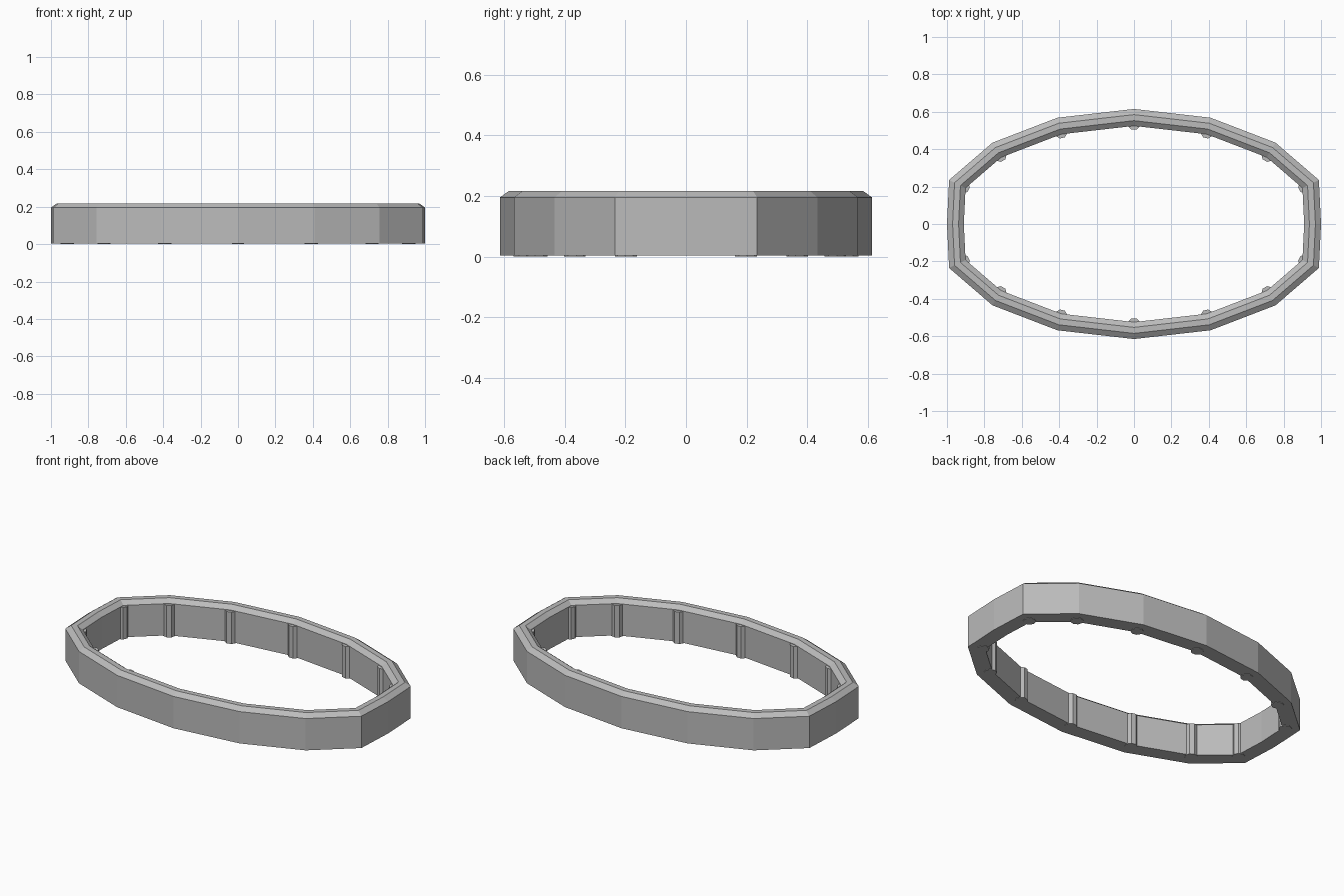
import bpy, bmesh, math
from mathutils import Vector

if "Cube" in bpy.data.objects:
    bpy.data.objects.remove(bpy.data.objects["Cube"])

grey = bpy.data.materials.new("plain_grey")
grey.diffuse_color = (0.5, 0.5, 0.5, 1)
grey.use_nodes = True
grey.node_tree.nodes["Principled BSDF"].inputs["Base Color"].default_value = grey.diffuse_color

# Sixteen-sided oval with flattened ends
N = 16
outline = []
for i in range(N):
    a = 2 * math.pi * i / N
    x = max(-1.0, min(1.0, 1.07 * math.cos(a)))
    outline.append(Vector((x, 0.615 * math.sin(a))))


def inset(d):
    """Mitred inward offset of the outline."""
    pts = []
    for i, p in enumerate(outline):
        e1 = (p - outline[i - 1]).normalized()
        e2 = (outline[(i + 1) % N] - p).normalized()
        n1, n2 = Vector((e1.y, -e1.x)), Vector((e2.y, -e2.x))
        pts.append(p - (n1 + n2) * d / (1 + n1.dot(n2)))
    return pts


def finish(bm, name):
    bmesh.ops.recalc_face_normals(bm, faces=bm.faces[:])
    me = bpy.data.meshes.new(name)
    bm.to_mesh(me)
    bm.free()
    me.materials.append(grey)
    ob = bpy.data.objects.new(name, me)
    bpy.context.collection.objects.link(ob)


# Band: cross-section (inset, z) swept round the oval, both top edges bevelled
BASE, TOP = 0.003, 0.217
profile = [(0, BASE), (0, 0.195), (0.03, TOP), (0.062, TOP), (0.09, 0.195), (0.09, BASE)]
bm = bmesh.new()
rings = [[bm.verts.new((p.x, p.y, z)) for p in inset(d)] for d, z in profile]
for k, ring in enumerate(rings):
    nxt = rings[(k + 1) % len(rings)]
    for i in range(N):
        j = (i + 1) % N
        bm.faces.new((ring[i], ring[j], nxt[j], nxt[i]))
finish(bm, "oval_band")

# Octagonal pegs half sunk into the inner wall, at every corner but the two end ones
R, H = 0.036, 0.192
for i, c in enumerate(inset(0.077)):
    if i % (N // 2) == 0:
        continue
    out = outline[i] - c
    turn = math.atan2(out.y, out.x) + math.pi / 8
    bm = bmesh.new()
    low, high = [[bm.verts.new((c.x + R * math.cos(turn + k * math.pi / 4),
                                c.y + R * math.sin(turn + k * math.pi / 4), z))
                  for k in range(8)] for z in (0, H)]
    bm.faces.new(low[::-1])
    bm.faces.new(high)
    for k in range(8):
        m = (k + 1) % 8
        bm.faces.new((low[k], low[m], high[m], high[k]))
    finish(bm, f"inner_peg_{i}")
